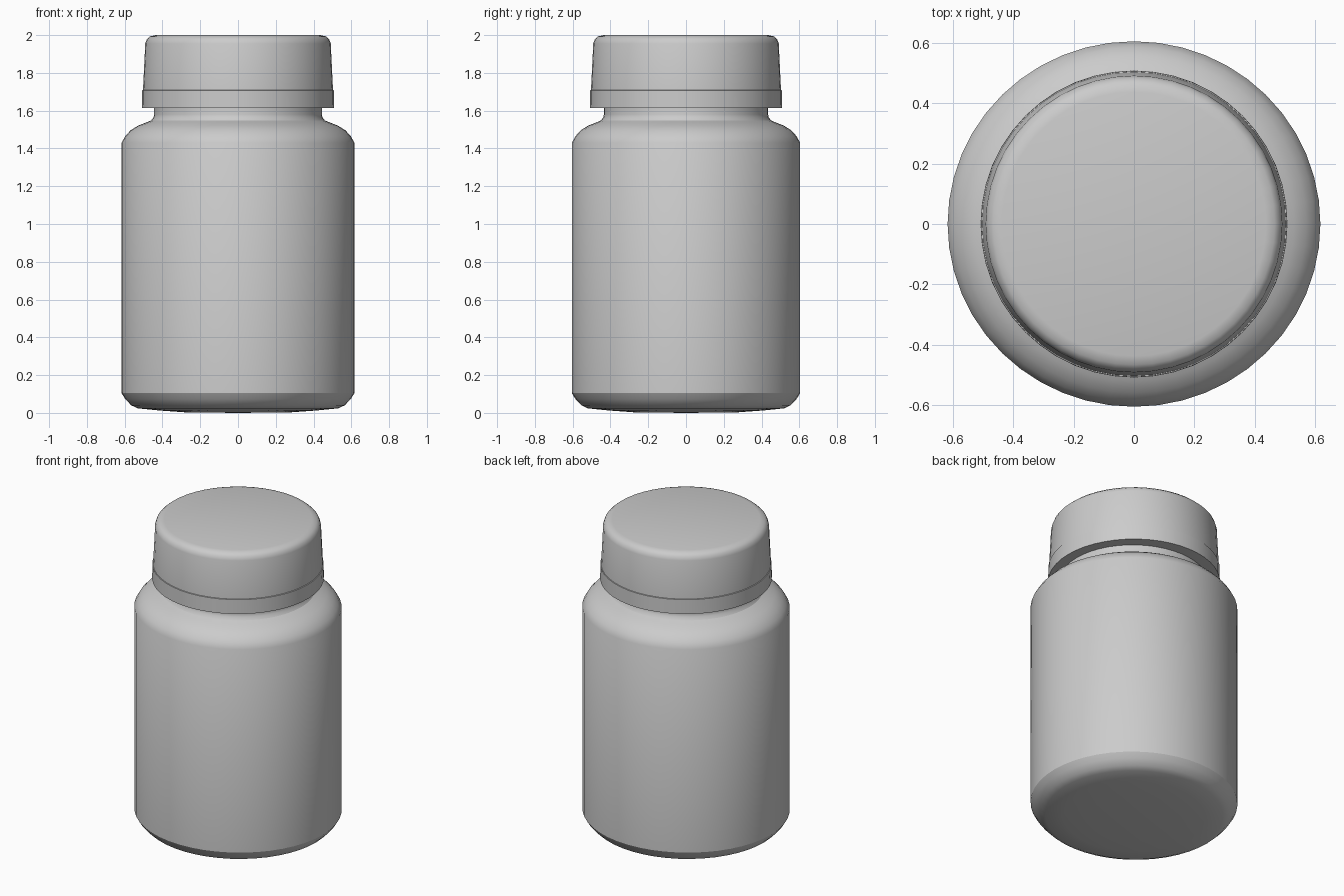
import bpy, bmesh, math

if "Cube" in bpy.data.objects:
    bpy.data.objects.remove(bpy.data.objects["Cube"])

SEGMENTS = 48


def lathe(name, profile, scale_y=1.0, angle=30):
    """Revolve (radius, z) points around z; zero-radius ends become poles."""
    bm = bmesh.new()
    rings = []
    for r, z in profile:
        if r == 0:
            rings.append([bm.verts.new((0, 0, z))] * SEGMENTS)
            continue
        ring = []
        for i in range(SEGMENTS):
            a = 2 * math.pi * i / SEGMENTS
            ring.append(bm.verts.new((r * math.cos(a), r * scale_y * math.sin(a), z)))
        rings.append(ring)
    for low, high in zip(rings, rings[1:]):
        for i in range(SEGMENTS):
            j = (i + 1) % SEGMENTS
            corners = list(dict.fromkeys((low[i], low[j], high[j], high[i])))
            bm.faces.new(corners)
    bmesh.ops.recalc_face_normals(bm, faces=bm.faces)
    mesh = bpy.data.meshes.new(name)
    bm.to_mesh(mesh)
    bm.free()
    obj = bpy.data.objects.new(name, mesh)
    bpy.context.collection.objects.link(obj)
    bpy.ops.object.select_all(action='DESELECT')
    obj.select_set(True)
    bpy.context.view_layer.objects.active = obj
    bpy.ops.object.shade_smooth_by_angle(angle=math.radians(angle))
    return obj


# Bottle: shallow convex base, rounded heel, straight wall, shoulder and neck
lathe("bottle_body", [
    (0, 0.0), (0.28, 0.003), (0.42, 0.013), (0.53, 0.024), (0.565, 0.04),
    (0.597, 0.073), (0.617, 0.105),
    (0.617, 1.43), (0.597, 1.465), (0.57, 1.495), (0.53, 1.52),
    (0.49, 1.536), (0.46, 1.548), (0.447, 1.565), (0.444, 1.58),
    (0.444, 1.63), (0, 1.63),
], scale_y=0.98)

# Tamper band below the lid
lathe("cap_band", [
    (0, 1.615), (0.43, 1.615), (0.508, 1.615), (0.507, 1.708), (0.495, 1.71), (0, 1.71),
])

# Tapered lid with a rounded top edge
lathe("cap_lid", [
    (0, 1.71), (0.503, 1.71), (0.491, 1.955), (0.483, 1.978),
    (0.466, 1.993), (0.437, 2.0), (0, 2.0),
])
